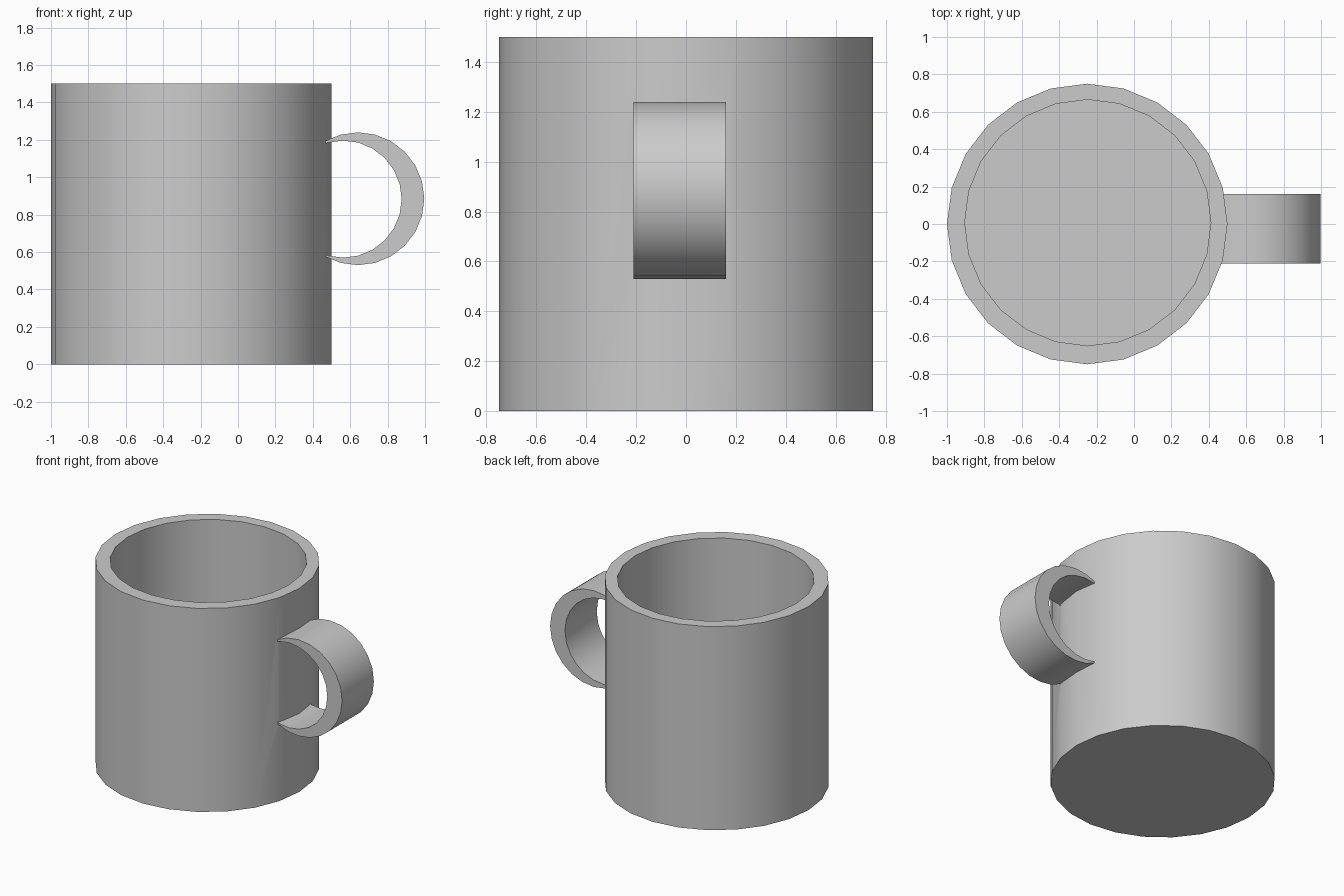
import bpy
import math

if "Cube" in bpy.data.objects:
    bpy.data.objects.remove(bpy.data.objects["Cube"])


def cylinder(name, radius, depth, location, rotation=(0, 0, 0)):
    bpy.ops.mesh.primitive_cylinder_add(vertices=24, radius=radius, depth=depth,
                                        location=location, rotation=rotation)
    obj = bpy.context.object
    obj.name = name
    return obj


def combine(target, tool, operation):
    mod = target.modifiers.new(operation.lower(), 'BOOLEAN')
    mod.operation = operation
    mod.solver = 'EXACT'
    mod.object = tool
    bpy.context.view_layer.objects.active = target
    bpy.ops.object.modifier_apply(modifier=mod.name)
    bpy.data.objects.remove(tool, do_unlink=True)


# Hollow cup body
mug = cylinder("mug", 0.75, 1.5, (-0.25, 0, 0.75))
hollow = cylinder("hollow_cutter", 0.658, 1.6, (-0.247, 0.007, 0.9))
combine(mug, hollow, 'DIFFERENCE')

# Crescent handle: one round bar minus an offset, smaller one
sideways = (math.pi / 2, 0, 0)
handle = cylinder("handle", 0.355, 0.37, (0.641, -0.025, 0.885), sideways)
finger_hole = cylinder("finger_hole_cutter", 0.313, 0.6, (0.562, -0.025, 0.883), sideways)
combine(handle, finger_hole, 'DIFFERENCE')

# Merge the handle into the wall
combine(mug, handle, 'UNION')

bpy.ops.object.select_all(action='DESELECT')
mug.select_set(True)
bpy.context.view_layer.objects.active = mug
bpy.ops.object.shade_smooth_by_angle(angle=math.radians(30))
